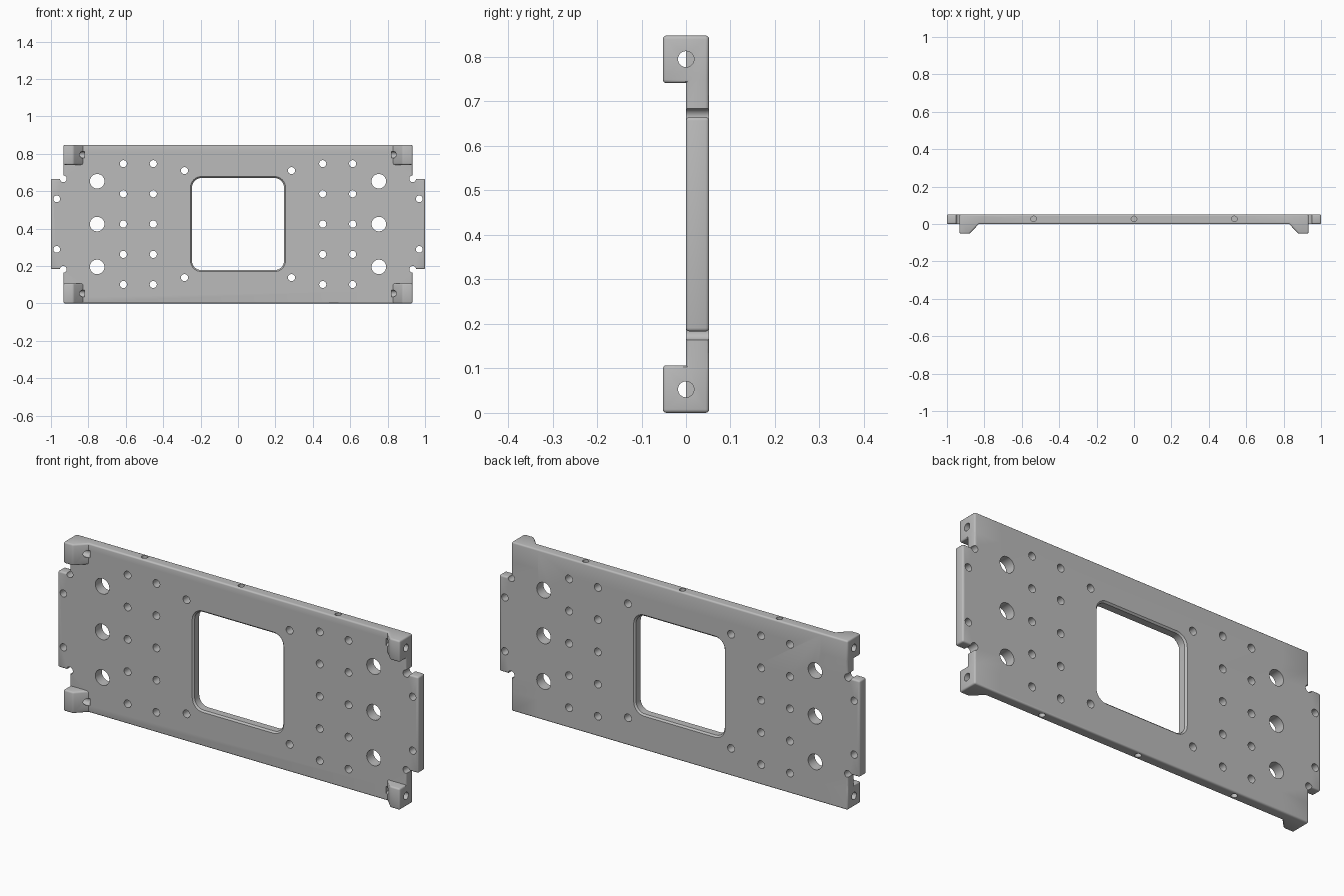
import bpy, bmesh, math
from mathutils import Matrix, Vector

if "Cube" in bpy.data.objects:
    bpy.data.objects.remove(bpy.data.objects["Cube"], do_unlink=True)

MID, HALF_Y = 0.424, 0.052          # centre height, half of the overall depth
EDGE = 0.933                        # half width of the main panel
SIGNS = (-1, 1)


def make_object(name, bm):
    bmesh.ops.recalc_face_normals(bm, faces=bm.faces)
    mesh = bpy.data.meshes.new(name)
    bm.to_mesh(mesh)
    bm.free()
    obj = bpy.data.objects.new(name, mesh)
    bpy.context.collection.objects.link(obj)
    return obj


def prism(bm, outline, offset):
    """Extrude a closed 3D outline into a solid."""
    face = bm.faces.new([bm.verts.new(p) for p in outline])
    new = bmesh.ops.extrude_face_region(bm, geom=[face])["geom"]
    bmesh.ops.translate(bm, vec=offset, verts=[v for v in new if isinstance(v, bmesh.types.BMVert)])


def drill(bm, centre, radius, depth, axis):
    turn = Vector((0, 0, 1)).rotation_difference(Vector(axis)).to_matrix().to_4x4()
    bmesh.ops.create_cone(bm, cap_ends=True, segments=32, radius1=radius, radius2=radius,
                          depth=depth, matrix=Matrix.Translation(centre) @ turn)


def rounded_square(half, radius, y, steps=8):
    points = []
    for corner in range(4):
        for i in range(steps + 1):
            a = math.pi / 2 * (corner + i / steps)
            sx = 1 if corner in (0, 3) else -1
            sz = 1 if corner < 2 else -1
            points.append((sx * (half - radius) + radius * math.cos(a), y,
                           MID + sz * (half - radius) + radius * math.sin(a)))
    return points


def soften(obj):
    mod = obj.modifiers.new("soft_edges", "BEVEL")
    mod.width, mod.segments = 0.008, 3
    mod.limit_method, mod.angle_limit = "ANGLE", math.radians(30)


def boolean(obj, other, operation):
    mod = obj.modifiers.new(operation.lower(), "BOOLEAN")
    mod.object, mod.operation, mod.solver = other, operation, "EXACT"
    other.hide_render = True


# Panel with a tab at each end
tab = 0.241
right = [(EDGE, -MID), (EDGE, -tab), (1, -tab), (1, tab), (EDGE, tab), (EDGE, MID)]
outline = right + [(-x, z) for x, z in reversed(right)]
bm = bmesh.new()
prism(bm, [(x, 0, MID + z) for x, z in outline], (0, HALF_Y, 0))
panel = make_object("mounting_panel", bm)
soften(panel)

# Corner blocks with a sloped inner side
bm = bmesh.new()
height = 0.107
section = [(EDGE, -HALF_Y), (0.88, -HALF_Y), (0.778, HALF_Y), (EDGE, HALF_Y)]
for sx in SIGNS:
    for base in (0, 2 * MID - height):
        prism(bm, [(sx * x, y, base) for x, y in section], (0, 0, height))
blocks = make_object("corner_blocks", bm)
soften(blocks)
boolean(panel, blocks, "UNION")

# Central window cutter with chamfered rims
bm = bmesh.new()
rings = []
for y, grow in ((-0.01, 0.018), (0.008, 0), (0.044, 0), (0.062, 0.018)):
    rings.append([bm.verts.new(p) for p in rounded_square(0.246 + grow, 0.05 + grow, y)])
for a, b in zip(rings, rings[1:]):
    for i in range(len(a)):
        j = (i + 1) % len(a)
        bm.faces.new((a[i], a[j], b[j], b[i]))
bm.faces.new(rings[0])
bm.faces.new(rings[-1])

# Holes through the face: (x, height from middle, radius)
small = 0.019
holes = [(x, z, small) for x in (0.453, 0.613) for z in (0, 0.162, 0.323)]
holes += [(0.753, z, 0.039) for z in (0, 0.229)]
holes += [(0.286, 0.286, small), (0.969, 0.135, 0.018), (0.934, 0.242, 0.018)]
for x, z, r in holes:
    for sx in SIGNS:
        for sz in (SIGNS if z else (1,)):
            drill(bm, (sx * x, 0.026, MID + sz * z), r, 0.12, (0, 1, 0))

# Holes in the block ends and blind holes in the long edges
for sz in SIGNS:
    for sx in SIGNS:
        drill(bm, (sx * 0.92, 0, MID + sz * 0.371), 0.018, 0.2, (1, 0, 0))
    for x in (-0.537, 0, 0.537):
        drill(bm, (x, 0.027, MID + sz * MID), 0.015, 0.14, (0, 0, 1))
cutter = make_object("hole_cutter", bm)
boolean(panel, cutter, "DIFFERENCE")

# Bake the modifiers, drop the helpers and shade
bpy.ops.object.select_all(action="DESELECT")
panel.select_set(True)
bpy.context.view_layer.objects.active = panel
bpy.ops.object.convert(target="MESH")
for helper in (blocks, cutter):
    bpy.data.objects.remove(helper, do_unlink=True)
bpy.ops.object.shade_smooth_by_angle(angle=math.radians(32))

# Plain grey metal
grey = bpy.data.materials.new("plain_grey")
grey.use_nodes = True
colour = (0.5, 0.5, 0.5, 1)
grey.diffuse_color = colour
grey.node_tree.nodes["Principled BSDF"].inputs["Base Color"].default_value = colour
panel.data.materials.clear()
panel.data.materials.append(grey)
